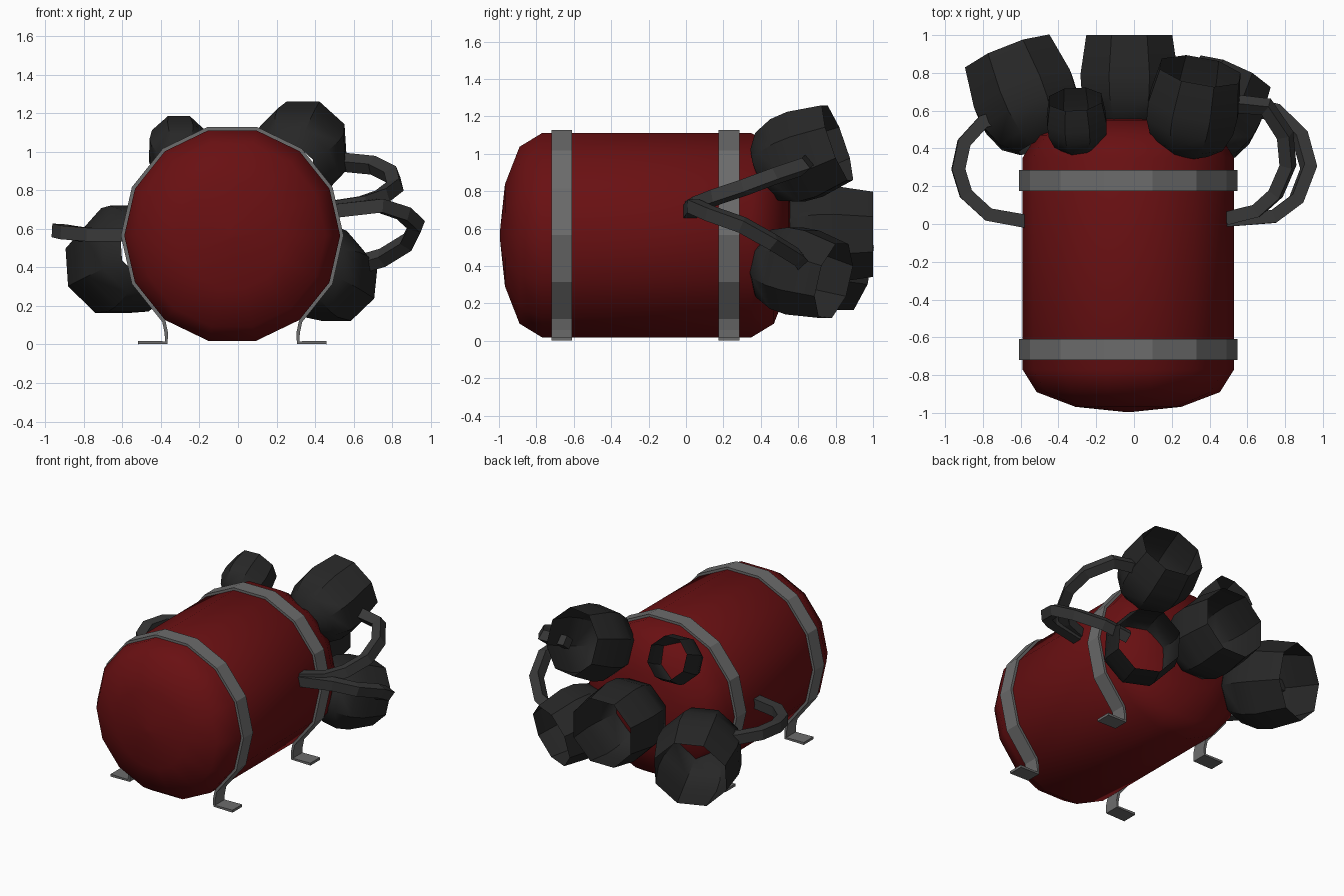
import bpy, math
from mathutils import Vector

if "Cube" in bpy.data.objects:
    bpy.data.objects.remove(bpy.data.objects["Cube"])

CX, CZ, R = -0.03, 0.565, 0.56   # tank axis and radius


def material(name, rgb):
    m = bpy.data.materials.new(name)
    m.diffuse_color = (*rgb, 1)
    m.use_nodes = True
    m.node_tree.nodes["Principled BSDF"].inputs["Base Color"].default_value = m.diffuse_color
    return m


red = material("red_paint", (0.14, 0.005, 0.006))
black = material("black_rubber", (0.02, 0.02, 0.02))
dark = material("dark_pipe", (0.04, 0.04, 0.04))
steel = material("steel", (0.15, 0.15, 0.15))


def add_mesh(name, verts, faces, mat, smooth=True):
    me = bpy.data.meshes.new(name)
    me.from_pydata(verts, [], faces)
    me.validate()
    me.materials.append(mat)
    ob = bpy.data.objects.new(name, me)
    bpy.context.collection.objects.link(ob)
    bpy.ops.object.select_all(action='DESELECT')
    bpy.context.view_layer.objects.active = ob
    ob.select_set(True)
    if smooth:
        bpy.ops.object.shade_smooth_by_angle(angle=math.radians(40))
    return ob


def lathe(name, profile, n, mat, phase=0.0, cap=True):
    """Revolve (radius, height) pairs about local z."""
    verts = [(r * math.cos(phase + 2 * math.pi * i / n),
              r * math.sin(phase + 2 * math.pi * i / n), h)
             for r, h in profile for i in range(n)]
    faces = [(k * n + i, k * n + (i + 1) % n, (k + 1) * n + (i + 1) % n, (k + 1) * n + i)
             for k in range(len(profile) - 1) for i in range(n)]
    if cap:
        faces += [tuple(reversed(range(n))),
                  tuple(range((len(profile) - 1) * n, len(profile) * n))]
    return add_mesh(name, verts, faces, mat)


# Tank: 14-sided body with domed ends, laid along y
tank = lathe("tank", [(0.02, -0.995), (0.28, -0.968), (0.485, -0.89), (R, -0.77),
                      (R, 0.35), (0.485, 0.47), (0.28, 0.548), (0.02, 0.575)], 14, red)
tank.rotation_euler = (-math.pi / 2, 0, 0)
tank.location = (CX, 0, CZ)

# Straps: bands around the tank ending in bent feet
half = [(0.49, 0.01), (0.342, 0.01), (0.342, 0.06)]
rs = R + 0.009
arc = [(rs * math.cos(a), CZ + rs * math.sin(a))
       for a in (2 * math.pi * k / 14 for k in range(-2, 10))]
path = half + arc + [(-x, z) for x, z in reversed(half)]
for name, y0, y1 in (("front_strap", -0.72, -0.61), ("back_strap", 0.175, 0.285)):
    n = len(path)
    verts = [(CX + x, y, z) for y in (y0, y1) for x, z in path]
    faces = [(i, i + 1, n + i + 1, n + i) for i in range(n - 1)]
    strap = add_mesh(name, verts, faces, steel, smooth=False)
    mod = strap.modifiers.new("thickness", 'SOLIDIFY')
    mod.thickness = 0.018
    mod.offset = 0


# Thruster cups: open octagonal bells, placed by rim centre and facing direction
def cup(name, rim, direction, radius, length):
    prof = [(0.5, -1.0), (0.8, -0.87), (0.97, -0.64), (1.0, -0.42), (0.88, 0.0)]
    ob = lathe(name, [(r * radius, h * length) for r, h in prof], 8, black,
               math.pi / 8, cap=False)
    ob.location = rim
    ob.rotation_mode = 'QUATERNION'
    ob.rotation_quaternion = Vector(direction).to_track_quat('Z', 'Y')


cup("upper_right_thruster", (0.35, 0.81, 1.06), (0.17, 0.93, 0.33), 0.26, 0.45)
cup("lower_right_thruster", (0.53, 0.79, 0.32), (0.40, 0.88, -0.24), 0.25, 0.45)
cup("rear_thruster", (-0.025, 1.0, 0.57), (0, 1, 0), 0.28, 0.5)
cup("lower_left_thruster", (-0.665, 0.90, 0.40), (-0.36, 0.92, -0.18), 0.295, 0.52)
cup("small_thruster", (-0.31, 0.66, 1.06), (-0.05, 0.88, 0.42), 0.17, 0.29)


# Feed pipes: four-sided tubes from the tank to the cups
def pipe(name, pts):
    cu = bpy.data.curves.new(name, 'CURVE')
    cu.dimensions = '3D'
    sp = cu.splines.new('POLY')
    sp.points.add(len(pts) - 1)
    for p, co in zip(sp.points, pts):
        p.co = (*co, 1)
        p.tilt = math.pi / 4
    cu.bevel_depth = 0.05
    cu.bevel_resolution = 0
    cu.use_fill_caps = True
    cu.materials.append(dark)
    ob = bpy.data.objects.new(name, cu)
    bpy.context.collection.objects.link(ob)
    bpy.ops.object.select_all(action='DESELECT')
    bpy.context.view_layer.objects.active = ob
    ob.select_set(True)
    bpy.ops.object.convert(target='MESH')
    for f in bpy.context.object.data.polygons:
        f.use_smooth = False


pipe("upper_right_pipe", [(0.49, 0.03, 0.71), (0.65, 0.07, 0.735), (0.75, 0.16, 0.77),
                          (0.815, 0.31, 0.82), (0.80, 0.47, 0.88), (0.70, 0.62, 0.93),
                          (0.50, 0.64, 0.95)])
pipe("lower_right_pipe", [(0.48, 0.02, 0.69), (0.74, 0.04, 0.72), (0.86, 0.13, 0.68),
                          (0.925, 0.30, 0.62), (0.88, 0.46, 0.53), (0.75, 0.59, 0.45),
                          (0.58, 0.63, 0.40)])
pipe("left_pipe", [(-0.55, 0.01, 0.57), (-0.77, 0.05, 0.57), (-0.89, 0.16, 0.58),
                   (-0.93, 0.29, 0.59), (-0.90, 0.43, 0.585), (-0.80, 0.54, 0.57),
                   (-0.66, 0.58, 0.55)])
